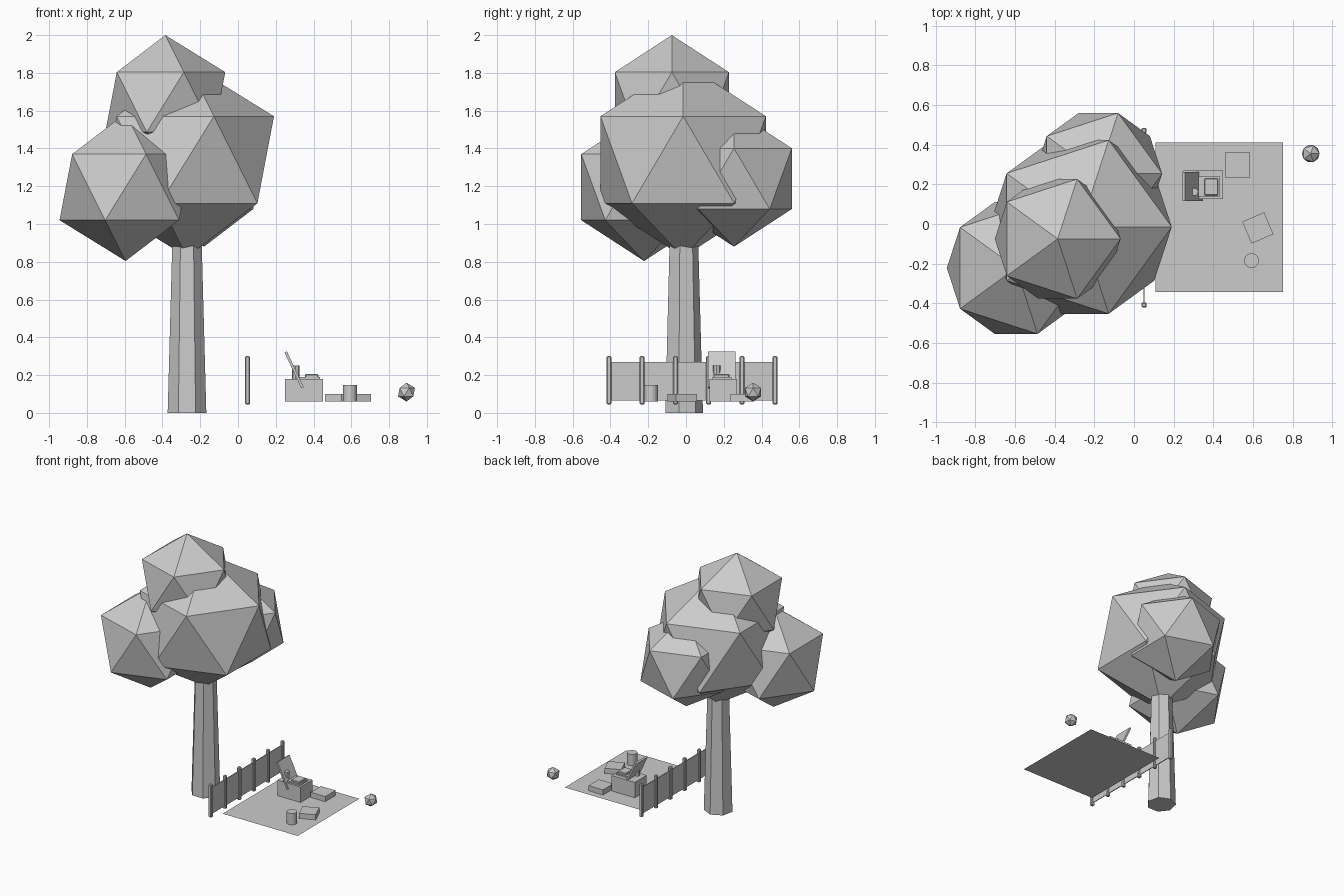
import bpy
import math

if "Cube" in bpy.data.objects:
    bpy.data.objects.remove(bpy.data.objects["Cube"])

grey = bpy.data.materials.new("plain grey")
grey.diffuse_color = (0.6, 0.6, 0.6, 1)
grey.use_nodes = True
grey.node_tree.nodes["Principled BSDF"].inputs["Base Color"].default_value = grey.diffuse_color


def finish(name, bevel=0):
    ob = bpy.context.object
    ob.name = name
    ob.data.materials.append(grey)
    if bevel:
        mod = ob.modifiers.new("soft edges", "BEVEL")
        mod.width = bevel
        mod.segments = 1
    return ob


def box(name, lo, hi, rot=(0, 0, 0), bevel=0):
    """Box given by its two opposite corners before rotation about its centre."""
    mid = [(a + b) / 2 for a, b in zip(lo, hi)]
    bpy.ops.mesh.primitive_cube_add(size=1, location=mid, rotation=rot)
    bpy.context.object.scale = [b - a for a, b in zip(lo, hi)]
    bpy.ops.object.transform_apply(location=False, rotation=False, scale=True)
    return finish(name, bevel)


def ico(name, centre, radius):
    bpy.ops.mesh.primitive_ico_sphere_add(subdivisions=1, radius=radius, location=centre)
    return finish(name)


def cone(name, x, y, z0, z1, r0, r1, sides):
    bpy.ops.mesh.primitive_cone_add(vertices=sides, radius1=r0, radius2=r1,
                                    depth=z1 - z0, location=(x, y, (z0 + z1) / 2))
    return finish(name)


# Tree
cone("trunk", -0.27, -0.015, 0, 1.0, 0.105, 0.077, 7)
ico("foliage_main", (-0.27, -0.015, 1.34), 0.515)
ico("foliage_top", (-0.385, -0.075, 1.645), 0.355)
ico("foliage_left", (-0.595, -0.222, 1.195), 0.391)
ico("foliage_back", (-0.18, 0.254, 1.24), 0.36)

# Fence
for i in range(6):
    y = -0.408 + i * 0.176
    box("fence_post", (0.038, y - 0.013, 0.045), (0.064, y + 0.013, 0.30), bevel=0.005)
box("fence_panel", (0.048, -0.408, 0.065), (0.054, 0.472, 0.27))

# Picnic blanket
bpy.ops.mesh.primitive_plane_add(size=1, location=(0.43, 0.035, 0.06))
bpy.context.object.scale = (0.645, 0.755, 1)
finish("blanket")

# Hamper with open lid and contents
box("hamper", (0.25, 0.125, 0.06), (0.45, 0.27, 0.18))
box("hamper_lid", (0.290, 0.117, 0.123), (0.304, 0.263, 0.333), rot=(0, -0.44, 0))
box("tray", (0.325, 0.14, 0.18), (0.435, 0.24, 0.19))
box("lunch_box", (0.355, 0.145, 0.18), (0.425, 0.23, 0.205), bevel=0.004)
cone("bottle", 0.305, 0.162, 0.18, 0.25, 0.02, 0.02, 8)

# Things on the blanket
box("cushion_back", (0.46, 0.235, 0.06), (0.585, 0.36, 0.10))
box("cushion_front", (0.565, -0.08, 0.06), (0.685, 0.04, 0.10), rot=(0, 0, math.radians(23)))
cone("cup", 0.593, -0.185, 0.06, 0.148, 0.037, 0.037, 20)

# Ball
ico("ball", (0.892, 0.355, 0.11), 0.05)
